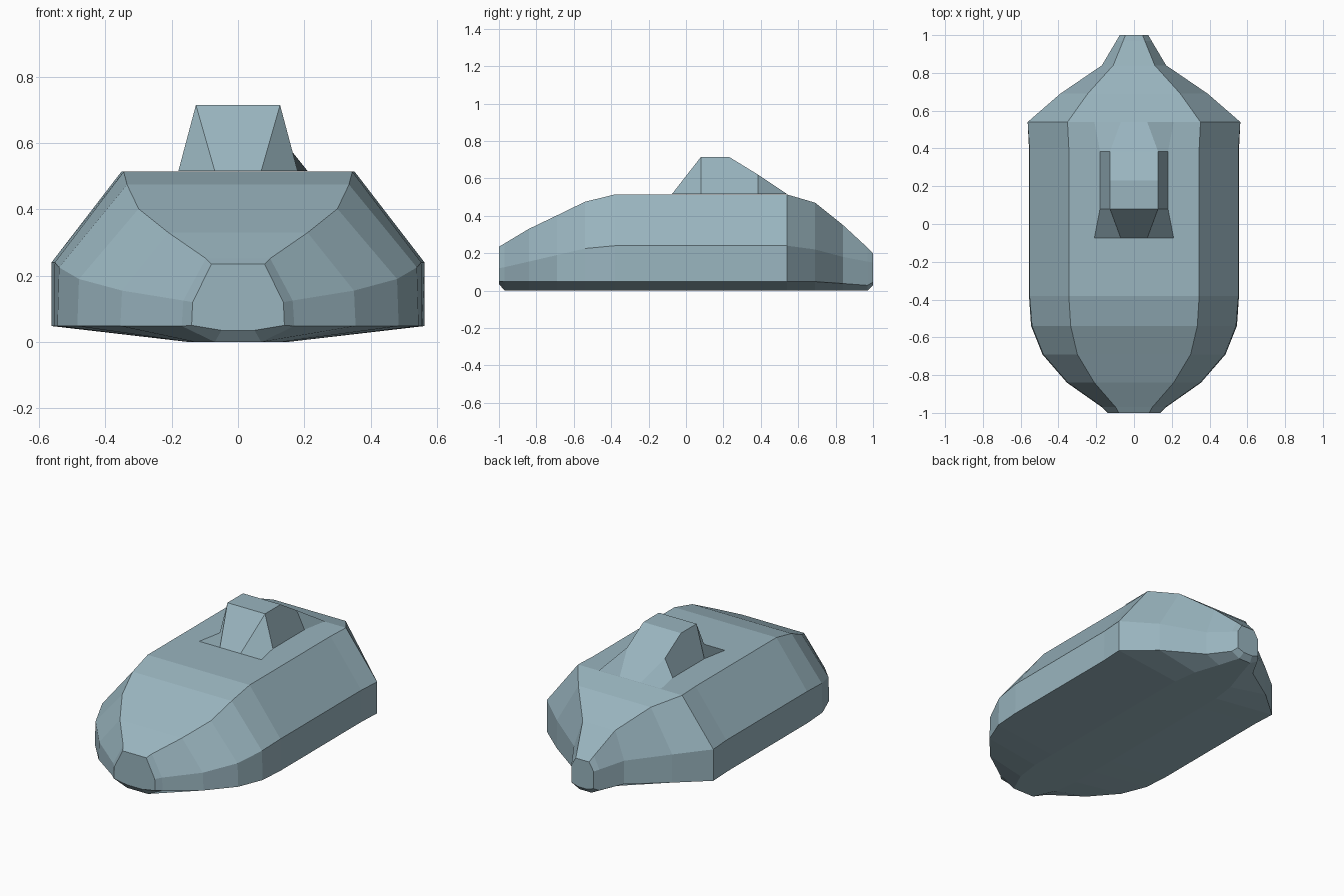
import bpy, bmesh

paint = bpy.data.materials.new("blue_grey_paint")
paint.diffuse_color = (.32, .46, .52, 1)


def make_object(name, verts, faces, fix_normals=False):
    mesh = bpy.data.meshes.new(name)
    bm = bmesh.new()
    vs = [bm.verts.new(v) for v in verts]
    for f in faces:
        bm.faces.new([vs[i] for i in f])
    if fix_normals:
        bmesh.ops.recalc_face_normals(bm, faces=bm.faces)
    bm.to_mesh(mesh)
    bm.free()
    mesh.materials.append(paint)
    obj = bpy.data.objects.new(name, mesh)
    bpy.context.collection.objects.link(obj)
    return obj


# Hull stations: y, then half width and height of keel flat, chine, shoulder, deck edge
stations = [
    (-1.00, .05, .035, .140, .050, .137, .120, .080, .235),
    (-0.97, .07, .000, .170, .048, .165, .125, .097, .252),
    (-0.84, .13, .000, .355, .048, .350, .155, .210, .330),
    (-0.69, .15, .000, .485, .048, .480, .190, .300, .402),
    (-0.54, .15, .000, .545, .048, .540, .225, .335, .475),
    (-0.38, .15, .000, .556, .048, .553, .240, .345, .514),
    (0.40, .15, .000, .556, .048, .553, .240, .345, .514),
    (0.54, .15, .000, .563, .048, .563, .240, .352, .514),
    (0.69, .13, .000, .390, .048, .390, .220, .245, .470),
    (0.84, .08, .000, .170, .038, .170, .180, .110, .350),
    (0.97, .04, .000, .093, .028, .093, .155, .057, .230),
    (1.00, .03, .030, .075, .045, .075, .150, .045, .200),
]
verts, faces = [], []
for y, *p in stations:
    side = list(zip(p[0::2], p[1::2]))
    verts += [(x, y, z) for x, z in side]
    verts += [(-x, y, z) for x, z in reversed(side)]
for s in range(len(stations) - 1):
    a, b = s * 8, s * 8 + 8
    faces += [(a + i, a + (i + 1) % 8, b + (i + 1) % 8, b + i) for i in range(8)]
faces.append(range(8))
faces.append(range(len(verts) - 8, len(verts)))
make_object("hull", verts, faces, fix_normals=True)

# Cabin: points of the right half, mirrored copies on the left
D = .516
half = [
    (.07, -.075, D), (.21, -.075, D), (.18, .08, D), (.127, .08, .715),   # front
    (.127, .23, .715), (.127, .385, .62),                               # roof
    (.18, .385, D), (.21, .54, D), (.07, .54, D),                       # rear
]
n = len(half)
verts = half + [(-x, y, z) for x, y, z in half]
# Windscreen, roof and rear ramp
strip = [0, 3, 4, 5, 8]
faces = [(a, b, b + n, a + n) for a, b in zip(strip, strip[1:])]
# Side walls
faces += [(2, 6, 5, 4, 3), (12, 13, 14, 15, 11)]
# Corner fairings: twisted quads, front pair then rear pair
faces += [(0, 1, 2, 3), (9, 12, 11, 10), (5, 6, 7, 8), (17, 16, 15, 14)]
make_object("cabin", verts, faces)
